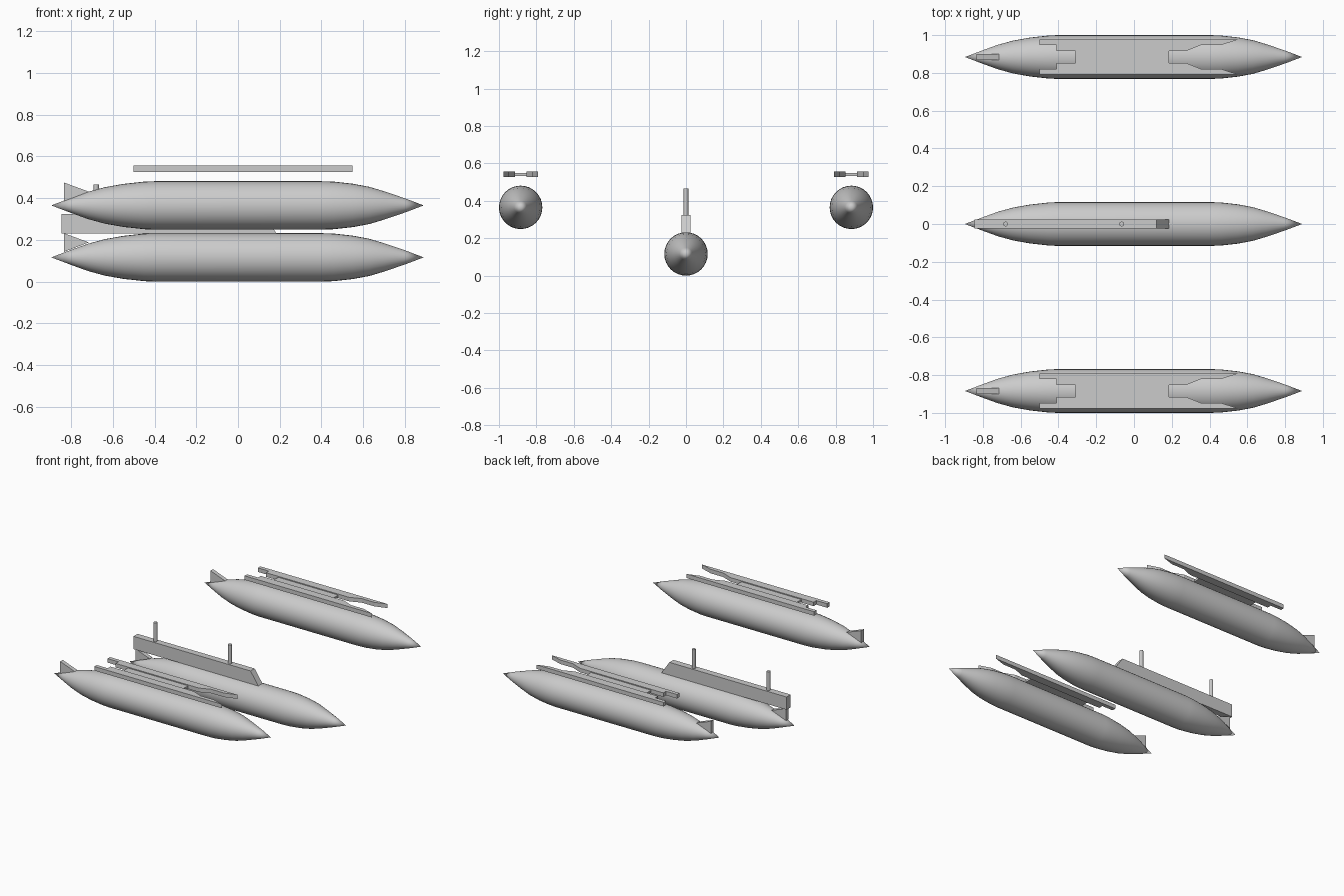
import bpy, bmesh, math

if "Cube" in bpy.data.objects:
    bpy.data.objects.remove(bpy.data.objects["Cube"])

R = 0.116
# tank outline: x position, radius
PROFILE = [(-0.895, 0), (-0.8, 0.036), (-0.72, 0.065), (-0.64, 0.087), (-0.55, 0.103),
           (-0.45, 0.114), (-0.4, R), (0.4, R), (0.46, 0.114), (0.55, 0.104), (0.63, 0.089),
           (0.70, 0.068), (0.8, 0.034), (0.89, 0)]
SIDES = 32


def finish(name, bm, smooth=False):
    bmesh.ops.recalc_face_normals(bm, faces=bm.faces)
    me = bpy.data.meshes.new(name)
    bm.to_mesh(me)
    bm.free()
    ob = bpy.data.objects.new(name, me)
    bpy.context.collection.objects.link(ob)
    if smooth:
        bpy.context.view_layer.objects.active = ob
        ob.select_set(True)
        bpy.ops.object.shade_smooth_by_angle(angle=math.radians(30))
        ob.select_set(False)
    return ob


def tank(name, y, z):
    bm = bmesh.new()
    vs = [bm.verts.new((px, y, z + r)) for px, r in PROFILE]
    es = [bm.edges.new(p) for p in zip(vs, vs[1:])]
    bmesh.ops.spin(bm, geom=vs + es, cent=(0, y, z), axis=(1, 0, 0),
                   angle=2 * math.pi, steps=SIDES)
    bmesh.ops.remove_doubles(bm, verts=bm.verts, dist=1e-4)
    finish(name, bm, True)


def extrude(bm, pts, vec):
    f = bm.faces.new([bm.verts.new(p) for p in pts])
    g = bmesh.ops.extrude_face_region(bm, geom=[f])["geom"]
    bmesh.ops.translate(bm, vec=vec,
                        verts=[v for v in g if isinstance(v, bmesh.types.BMVert)])


def side_plate(name, pts, y, width):
    bm = bmesh.new()
    extrude(bm, [(px, y - width / 2, pz) for px, pz in pts], (0, width, 0))
    finish(name, bm)


def fin(name, y, z):
    side_plate(name, [(-0.835, z + 0.11), (-0.715, z + 0.066), (-0.835, z + 0.02)], y, 0.03)


def wing_pylon(name, y):
    bm = bmesh.new()
    # thick stepped rails either side of a thin web
    rail = [(-0.5, 0.092), (-0.5, 0.063), (-0.41, 0.063), (-0.41, 0.031), (0.185, 0.031),
            (0.275, 0.031), (0.355, 0.063), (0.46, 0.063), (0.55, 0.092)]
    for s in (1, -1):
        extrude(bm, [(px, y + s * o, 0.526) for px, o in rail], (0, 0, 0.03))
    web = [(-0.31, -0.031), (0.185, -0.031), (0.185, 0.031), (-0.31, 0.031)]
    extrude(bm, [(px, y + o, 0.533) for px, o in web], (0, 0, 0.016))
    finish(name, bm)


# centre tank with pylon and mounting pins
tank("centre_tank", 0, 0.116)
fin("centre_fin", 0, 0.122)
side_plate("centre_pylon", [(-0.845, 0.325), (0.12, 0.325), (0.185, 0.23), (-0.845, 0.23)], 0, 0.048)
for i, px in enumerate((-0.68, -0.065)):
    bpy.ops.mesh.primitive_cylinder_add(vertices=12, radius=0.013, depth=0.15,
                                        location=(px, 0, 0.39))
    bpy.context.object.name = f"mount_pin_{i + 1}"
    bpy.context.object.select_set(False)

# wing tanks
for side, y in (("left", 0.884), ("right", -0.884)):
    tank(side + "_tank", y, 0.365)
    fin(side + "_fin", y, 0.365)
    wing_pylon(side + "_pylon", y)
